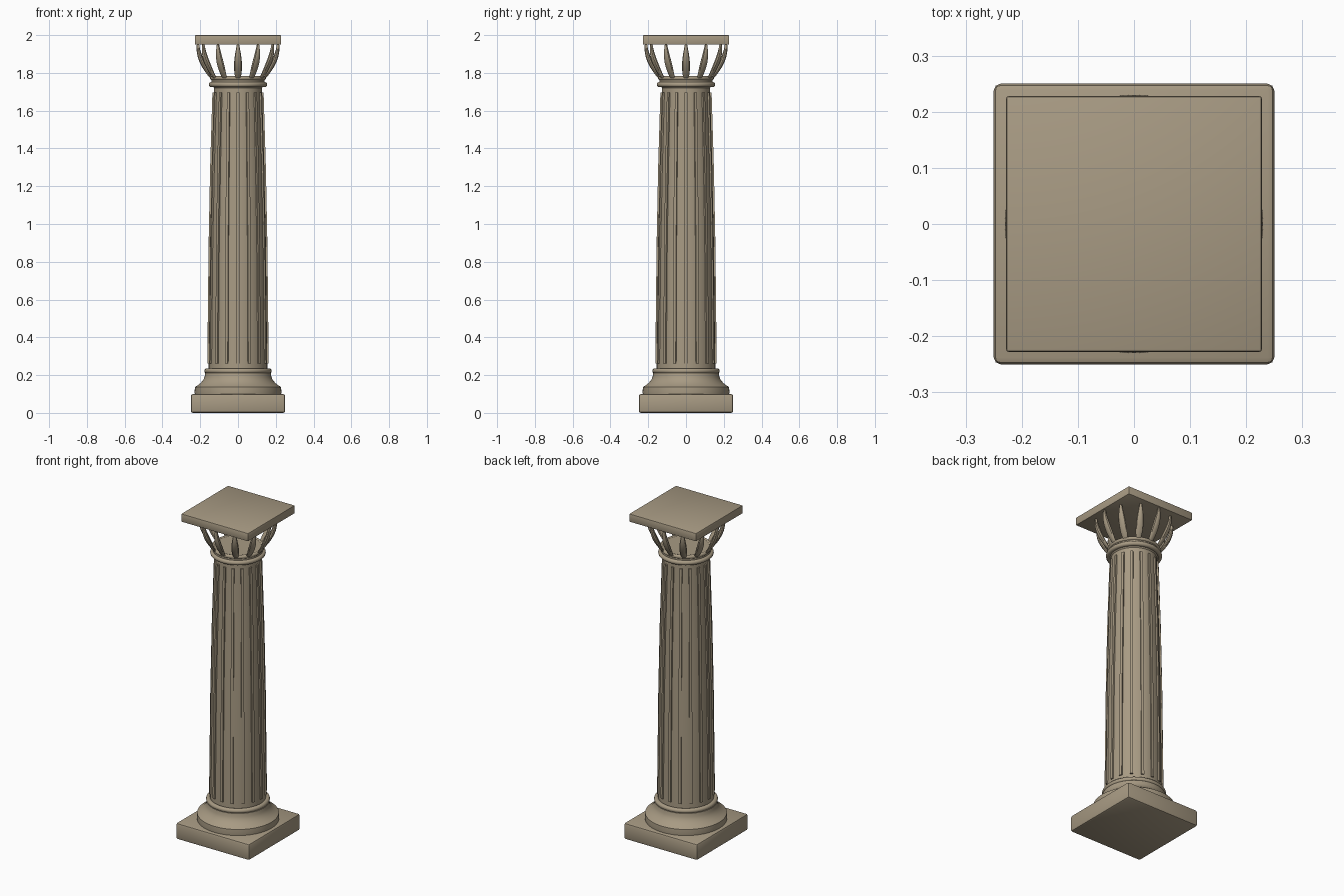
import bpy, bmesh, math
from mathutils import Vector

if "Cube" in bpy.data.objects:
    bpy.data.objects.remove(bpy.data.objects["Cube"])

stone = bpy.data.materials.new("beige stone")
stone.diffuse_color = (0.39, 0.325, 0.228, 1)
stone.use_nodes = True
stone.node_tree.nodes["Principled BSDF"].inputs["Base Color"].default_value = stone.diffuse_color


def finish(name, bm, smooth=True):
    bmesh.ops.recalc_face_normals(bm, faces=bm.faces[:])
    me = bpy.data.meshes.new(name)
    bm.to_mesh(me)
    bm.free()
    ob = bpy.data.objects.new(name, me)
    bpy.context.collection.objects.link(ob)
    me.materials.append(stone)
    if smooth:
        bpy.ops.object.select_all(action='DESELECT')
        ob.select_set(True)
        bpy.context.view_layer.objects.active = ob
        bpy.ops.object.shade_smooth_by_angle(angle=math.radians(35))
    return ob


def slab(name, half, z0, z1, bevel):
    bm = bmesh.new()
    bmesh.ops.create_cube(bm, size=1)
    for v in bm.verts:
        v.co = (v.co.x * 2 * half, v.co.y * 2 * half, z0 + (v.co.z + 0.5) * (z1 - z0))
    bmesh.ops.bevel(bm, geom=bm.edges[:], offset=bevel, segments=2, profile=0.5, affect='EDGES')
    return finish(name, bm)


def skin(bm, rings):
    """Bridge rings of points and cap both ends."""
    loops = [[bm.verts.new(p) for p in r] for r in rings]
    n = len(loops[0])
    for a, b in zip(loops, loops[1:]):
        for i in range(n):
            j = (i + 1) % n
            bm.faces.new((a[i], a[j], b[j], b[i]))
    bm.faces.new(loops[0][::-1])
    bm.faces.new(loops[-1])


def lathe(name, profile, n=64):
    bm = bmesh.new()
    skin(bm, [[(r * math.cos(math.tau * i / n), r * math.sin(math.tau * i / n), z)
               for i in range(n)] for r, z in profile])
    return finish(name, bm)


def ring(name, outer, minor, z):
    bpy.ops.mesh.primitive_torus_add(major_radius=outer - minor, minor_radius=minor,
                                     major_segments=64, minor_segments=12, location=(0, 0, z))
    ob = bpy.context.object
    ob.name = name
    ob.data.materials.append(stone)
    bpy.ops.object.shade_smooth_by_angle(angle=math.radians(35))


def radial_strips(name, count, path, sides):
    """path: (radius, z, half width, half depth); copies stand around the axis."""
    bm = bmesh.new()
    for k in range(count):
        a = math.tau * k / count - math.pi / 2
        out = Vector((math.cos(a), math.sin(a), 0))
        tan = Vector((-math.sin(a), math.cos(a), 0))
        rings = []
        for r, z, w, d in path:
            rings.append([out * (r + d * math.cos(math.tau * (i + 0.5) / sides))
                          + tan * w * math.sin(math.tau * (i + 0.5) / sides)
                          + Vector((0, 0, z)) for i in range(sides)])
        skin(bm, rings)
    return finish(name, bm)


# Base: square plinth, flared foot and ring
slab("plinth", 0.25, 0.0, 0.10, 0.012)
lathe("flared_foot", [(0.228, 0.095), (0.23, 0.11), (0.228, 0.137), (0.212, 0.147), (0.196, 0.16),
                      (0.184, 0.175), (0.177, 0.19), (0.174, 0.21), (0.160, 0.222)])
ring("base_ring", 0.178, 0.014, 0.222)

# Tapered shaft with sixteen raised ribs
lathe("shaft", [(0.155, 0.21), (0.155, 0.262), (0.148, 0.9), (0.139, 1.3), (0.127, 1.69),
                (0.127, 1.72), (0.140, 1.735), (0.140, 1.78)])
radial_strips("shaft_ribs", 16, [(0.153, 0.262, 0.0115, 0.0135), (0.146, 0.9, 0.011, 0.0135),
                                 (0.138, 1.3, 0.011, 0.0135), (0.126, 1.695, 0.010, 0.0135)], 4)

# Capital: two rings, open crown of twelve curved leaves, square top slab
ring("lower_neck_ring", 0.155, 0.014, 1.738)
ring("upper_neck_ring", 0.148, 0.011, 1.772)
leaf = []
for i in range(13):
    t = i / 12
    r = 0.135 + 0.077 * math.sin(t * math.pi / 2) ** 0.9
    w = 0.005 + 0.016 * math.sin(math.pi * min(1, (t + 0.12) / 1.12) ** 0.85)
    leaf.append((r, 1.765 + 0.19 * t, w, 0.006 + 0.008 * math.sin(math.pi * t)))
radial_strips("capital_leaves", 12, leaf, 10)
slab("top_slab", 0.228, 1.95, 2.0, 0.005)
